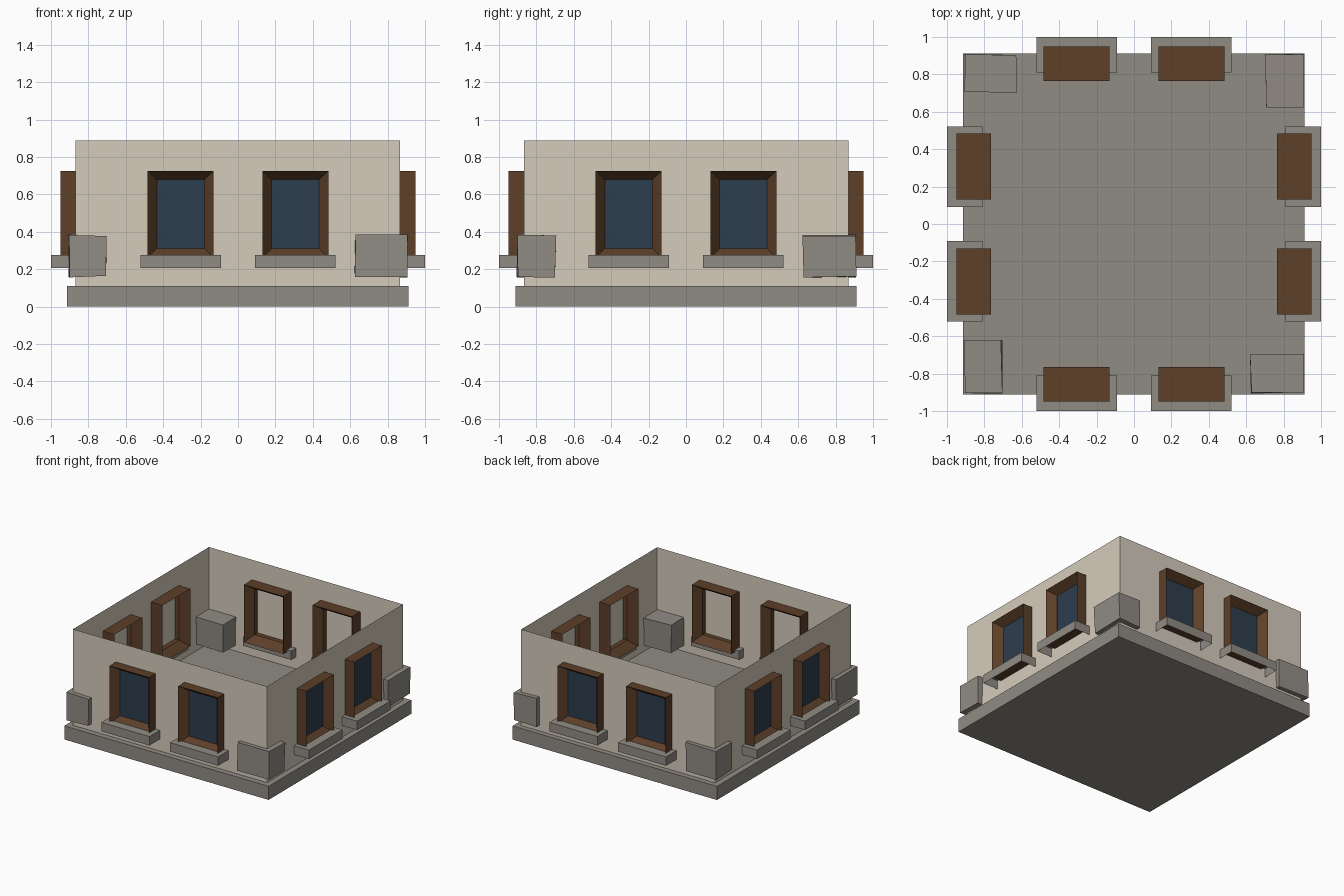
import bpy, bmesh, math, random
from mathutils import Matrix, Vector

if "Cube" in bpy.data.objects:
    bpy.data.objects.remove(bpy.data.objects["Cube"])

random.seed(4)


def material(name, rgb):
    m = bpy.data.materials.new(name)
    m.diffuse_color = (*rgb, 1)
    m.use_nodes = True
    m.node_tree.nodes["Principled BSDF"].inputs["Base Color"].default_value = m.diffuse_color
    return m


PLASTER = material("plaster", (0.66, 0.60, 0.50))
STONE = material("stone", (0.28, 0.26, 0.23))
WOOD = material("wood", (0.11, 0.05, 0.022))
GLASS = material("glass", (0.027, 0.047, 0.076))


def finish(name, bm, mat, turn=0):
    bm.transform(Matrix.Rotation(turn, 4, 'Z'))
    mesh = bpy.data.meshes.new(name)
    bm.to_mesh(mesh)
    bm.free()
    mesh.materials.append(mat)
    obj = bpy.data.objects.new(name, mesh)
    bpy.context.collection.objects.link(obj)
    return obj


def box(name, lo, hi, mat, turn=0, jitter=0, open_sides=()):
    """Box between two corners; open_sides lists +1 (top) / -1 (bottom) to remove."""
    bm = bmesh.new()
    bmesh.ops.create_cube(bm, size=1)
    bm.normal_update()
    gone = [f for f in bm.faces if round(f.normal.z) in open_sides and abs(f.normal.z) > 0.5]
    bmesh.ops.delete(bm, geom=gone, context='FACES_ONLY')
    for v in bm.verts:
        v.co = Vector([lo[i] + (v.co[i] + 0.5) * (hi[i] - lo[i]) for i in range(3)])
        v.co += Vector([random.uniform(-jitter, jitter) for _ in range(3)])
    return finish(name, bm, mat, turn)


def window_frame(name, cx, turn):
    """Mitred ring whose front and back slope in towards the pane."""
    outer = (cx - 0.177, cx + 0.177, 0.26, 0.725)
    inner = (cx - 0.127, cx + 0.127, 0.31, 0.68)
    profile = [(outer, -0.95), (inner, -0.885), (inner, -0.83), (outer, -0.765)]
    bm = bmesh.new()
    rings = []
    for (x0, x1, z0, z1), y in profile:
        rings.append([bm.verts.new((x, y, z)) for x, z in
                      ((x0, z0), (x1, z0), (x1, z1), (x0, z1))])
    for i in range(4):
        a, b = rings[i], rings[(i + 1) % 4]
        for j in range(4):
            k = (j + 1) % 4
            bm.faces.new((a[j], a[k], b[k], b[j]))
    bmesh.ops.recalc_face_normals(bm, faces=bm.faces)
    finish(name, bm, WOOD, turn)


# Plinth slab and thin open wall shell
box("plinth", (-0.915, -0.912, 0), (0.912, 0.912, 0.11), STONE)
box("wall_shell", (-0.868, -0.867, 0.105), (0.865, 0.87, 0.887), PLASTER, open_sides=(1, -1))

# Two windows on each of the four sides
for s, side in enumerate(("front", "right", "back", "left")):
    turn = s * math.pi / 2
    for n, cx in enumerate((-0.307, 0.307)):
        tag = f"{side}_{n + 1}"
        window_frame("window_frame_" + tag, cx, turn)
        box("window_pane_" + tag, (cx - 0.13, -0.884, 0.305), (cx + 0.13, -0.872, 0.685), GLASS, turn)
        box("window_sill_" + tag, (cx - 0.215, -1.0, 0.205), (cx + 0.215, -0.81, 0.277),
            STONE, turn, open_sides=(-1,))

# Slightly irregular corner stones
corners = {
    "front_left": ((-0.905, -0.903), (-0.707, -0.622)),
    "front_right": ((0.625, -0.903), (0.905, -0.698)),
    "back_right": ((0.704, 0.626), (0.903, 0.907)),
    "back_left": ((-0.903, 0.708), (-0.628, 0.905)),
}
for name, (lo, hi) in corners.items():
    box("corner_stone_" + name, (*lo, 0.16), (*hi, 0.382), STONE, jitter=0.005)
